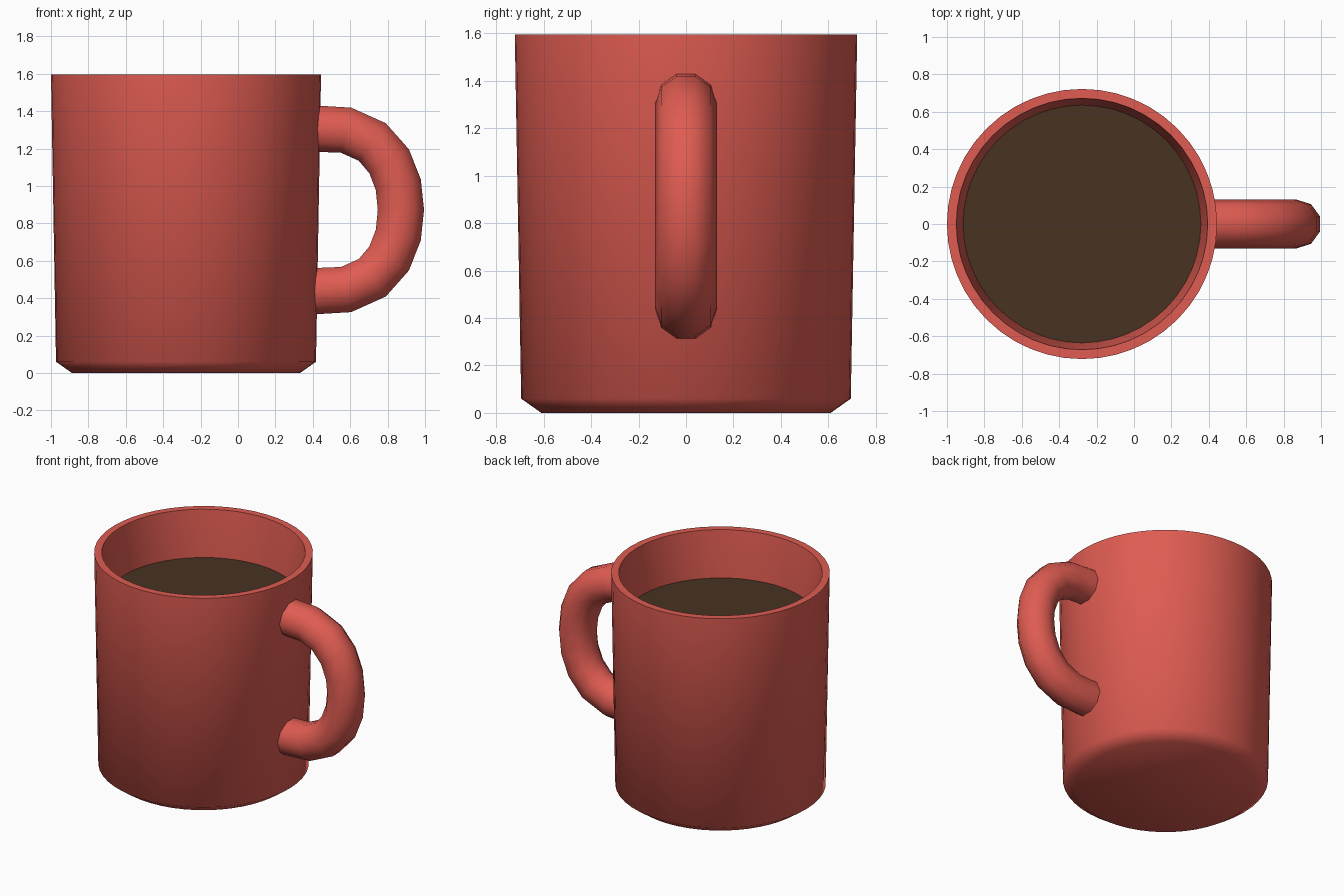
import bpy, bmesh, math
from mathutils import Vector

if "Cube" in bpy.data.objects:
    bpy.data.objects.remove(bpy.data.objects["Cube"])

CX = -0.278      # axis of the cup
SEGS = 48


def material(name, rgb):
    m = bpy.data.materials.new(name)
    m.diffuse_color = (*rgb, 1)
    m.use_nodes = True
    m.node_tree.nodes["Principled BSDF"].inputs["Base Color"].default_value = m.diffuse_color
    return m


red = material("red glaze", (0.74, 0.107, 0.084))
brown = material("coffee brown", (0.065, 0.032, 0.016))


def finish(name, bm, mat, angle=60):
    bmesh.ops.recalc_face_normals(bm, faces=bm.faces)
    me = bpy.data.meshes.new(name)
    bm.to_mesh(me)
    bm.free()
    me.materials.append(mat)
    ob = bpy.data.objects.new(name, me)
    bpy.context.collection.objects.link(ob)
    bpy.ops.object.select_all(action='DESELECT')
    bpy.context.view_layer.objects.active = ob
    ob.select_set(True)
    bpy.ops.object.shade_smooth_by_angle(angle=math.radians(angle))
    return ob


def bridge(bm, rings):
    """Skin consecutive rings and cap both ends."""
    n = len(rings[0])
    for a, b in zip(rings, rings[1:]):
        for i in range(n):
            j = (i + 1) % n
            bm.faces.new((a[i], a[j], b[j], b[i]))
    bm.faces.new(rings[0])
    bm.faces.new(rings[-1])


def lathe(name, profile, mat):
    bm = bmesh.new()
    rings = []
    for r, z in profile:
        rings.append([bm.verts.new((CX + r * math.cos(t), r * math.sin(t), z))
                      for t in (math.tau * i / SEGS for i in range(SEGS))])
    bridge(bm, rings)
    return finish(name, bm, mat)


# Cup: chamfered foot, tapered outer wall, flat rim, inner wall and floor
lathe("cup", [(0.61, 0), (0.695, 0.06), (0.722, 1.595), (0.672, 1.595),
              (0.635, 1.255), (0.62, 0.12)], red)

# Coffee surface
lathe("coffee", [(0.63, 1.24), (0.637, 1.26)], brown)

# Handle: ten-sided tube along a half path mirrored about its middle height
MID = 0.872
half = [(0.40, 0.435), (0.578, 0.426), (0.718, 0.363), (0.808, 0.26), (0.857, 0.135)]
path = ([Vector((x, 0, MID + h)) for x, h in half] + [Vector((0.871, 0, MID))]
        + [Vector((x, 0, MID - h)) for x, h in reversed(half)])
bm = bmesh.new()
rings = []
for k, p in enumerate(path):
    tangent = (path[min(k + 1, len(path) - 1)] - path[max(k - 1, 0)]).normalized()
    side = Vector((0, 1, 0))
    out = tangent.cross(side)
    rings.append([bm.verts.new(p + 0.13 * (side * math.cos(t) + out * math.sin(t)))
                  for t in (math.tau * i / 10 for i in range(10))])
bridge(bm, rings)
finish("handle", bm, red)
